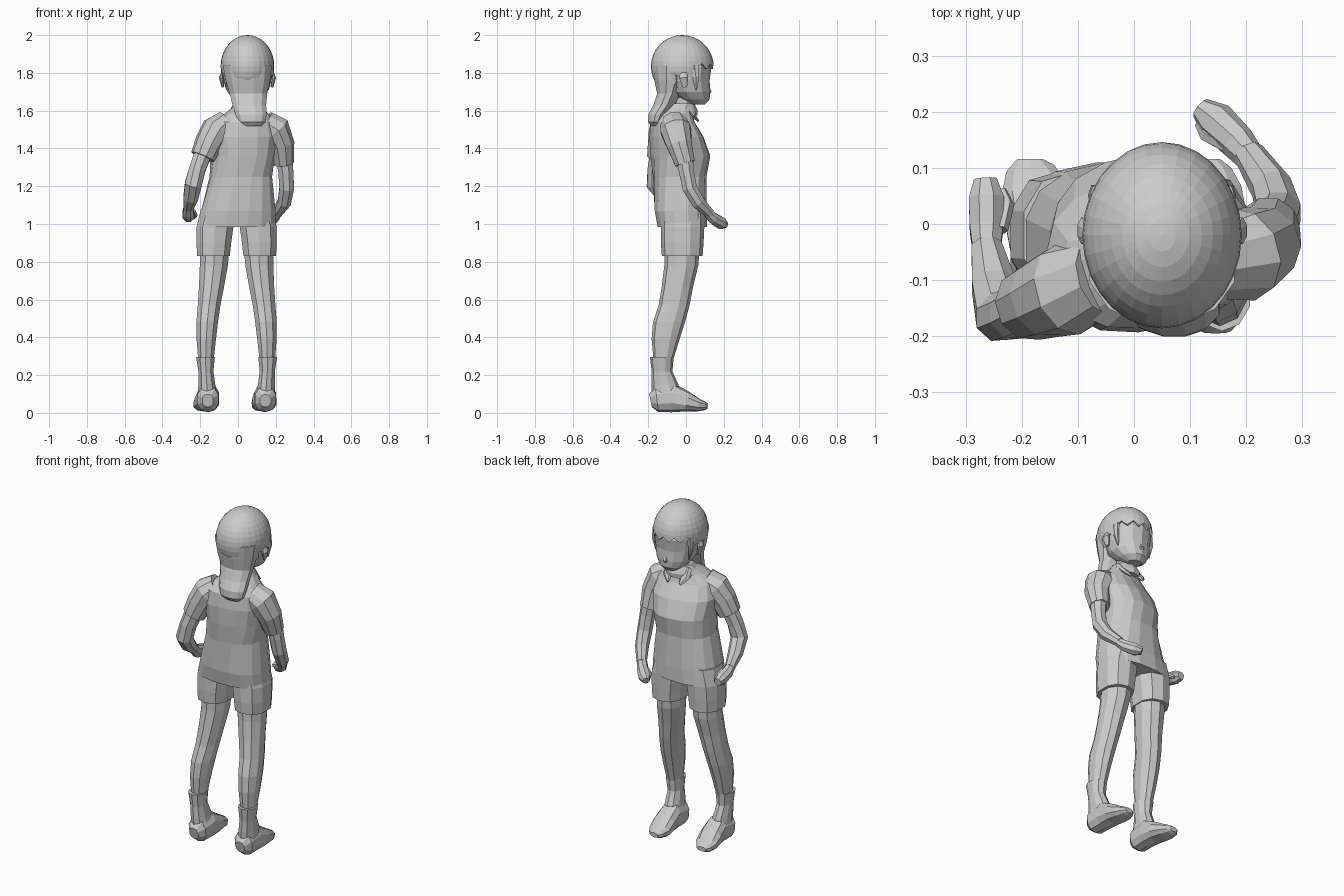
import bpy, bmesh
from math import sin, cos, pi, copysign
from mathutils import Vector, Matrix


def skin(name, rings):
    """Bridge closed rings of points, capping both ends."""
    bm = bmesh.new()
    vs = [[bm.verts.new(p) for p in r] for r in rings]
    n = len(vs[0])
    for a, b in zip(vs, vs[1:]):
        for i in range(n):
            j = (i + 1) % n
            bm.faces.new((a[i], a[j], b[j], b[i]))
    bm.faces.new(vs[0])
    bm.faces.new(vs[-1])
    bmesh.ops.recalc_face_normals(bm, faces=bm.faces)
    return finish(name, bm)


def finish(name, bm):
    me = bpy.data.meshes.new(name)
    bm.to_mesh(me)
    bm.free()
    ob = bpy.data.objects.new(name, me)
    bpy.context.collection.objects.link(ob)
    return ob


def section(n, e):
    """Unit superellipse; e = 1 is round, smaller is boxier."""
    out = []
    for i in range(n):
        c, s = cos(2 * pi * (i + .5) / n), sin(2 * pi * (i + .5) / n)
        out.append((copysign(abs(c) ** e, c), copysign(abs(s) ** e, s)))
    return out


def loft(name, rings, n=10, e=1.0):
    """Stack of level sections: z, x, y, rx, ry, optional yaw."""
    out = []
    for z, x, y, rx, ry, *yaw in rings:
        rot = Matrix.Rotation(yaw[0] if yaw else 0, 3, 'Z')
        out.append([Vector((x, y, z)) + rot @ Vector((rx * a, ry * b, 0))
                    for a, b in section(n, e)])
    return skin(name, out)


def tube(name, pts, n=8, ref='X', e=1.0):
    """Sections square to a path: x, y, z, ru, optional rv."""
    ref = {'X': Vector((1, 0, 0)), 'Z': Vector((0, 0, 1))}[ref]
    P = [Vector(p[:3]) for p in pts]
    out = []
    for i, p in enumerate(pts):
        t = (P[min(i + 1, len(P) - 1)] - P[max(i - 1, 0)]).normalized()
        u = t.cross(ref).normalized()
        v = t.cross(u)
        out.append([P[i] + u * p[3] * a + v * p[-1] * b for a, b in section(n, e)])
    return skin(name, out)


HX, HY, HZ = .05, -.02, 1.835   # head centre

# Head and neck
loft("head", [(1.632, HX, .065, .04, .035), (1.66, HX, .045, .078, .08),
              (1.70, HX, .02, .108, .108), (1.76, HX, -.005, .124, .13),
              (1.83, HX, -.01, .13, .145), (1.92, HX, -.02, .10, .12)], 14)
loft("neck", [(1.54, .045, -.04, .065, .065), (1.61, HX, -.02, .052, .055),
              (1.70, HX, 0, .055, .06)])
tube("nose", [(HX, .105, 1.75, .008), (HX, .12, 1.70, .018), (HX, .115, 1.68, .008)], 6)

# Hair cap with a jagged fringe
bm = bmesh.new()
bmesh.ops.create_uvsphere(bm, u_segments=28, v_segments=18, radius=1)
for v in bm.verts:
    v.co = Vector((HX + .142 * v.co.x, HY + .166 * v.co.y, HZ + .165 * v.co.z))
cut = []
for f in bm.faces:
    c = f.calc_center_median()
    if (c.y > .035 and c.z < 1.825) or (c.y > -.05 and c.z < 1.785):
        cut.append(f)
bmesh.ops.delete(bm, geom=cut, context='FACES')
for k, v in enumerate([v for v in bm.verts if v.is_boundary]):
    v.co.z += .014 if k % 2 else -.014
m = finish("hair_cap", bm).modifiers.new("thickness", 'SOLIDIFY')
m.thickness, m.offset = .012, -1

# Gathered hair falling to the shoulders
loft("hair_tail", [(1.84, HX, -.075, .134, .108), (1.76, .052, -.08, .122, .09),
                   (1.69, .055, -.09, .103, .065), (1.63, .06, -.115, .092, .06),
                   (1.58, .07, -.148, .085, .052), (1.54, .072, -.16, .075, .042),
                   (1.52, .075, -.165, .05, .022)], 12)
for s, side in ((-1, "left"), (1, "right")):
    x = HX + s * .117
    tube(side + "_hair_lock", [(x, .045, 1.84, .026, .014), (x + s * .003, .052, 1.78, .02, .012),
                               (x - s * .008, .055, 1.71, .004)], 6)
    tube(side + "_ear", [(HX + s * .132, -.015, 1.80, .018, .008),
                         (HX + s * .139, -.012, 1.775, .026, .013),
                         (HX + s * .13, -.005, 1.725, .012, .008)], 8)

# Shirt, turned slightly at the chest
loft("shirt", [(.985, -.008, -.02, .212, .132), (1.07, .002, -.028, .20, .14),
               (1.25, .015, -.033, .165, .14, .1), (1.36, .025, -.03, .168, .155, .2),
               (1.46, .03, -.05, .185, .138, .2), (1.54, .035, -.07, .165, .11, .2),
               (1.585, .045, -.06, .115, .09, .2), (1.62, HX, -.035, .075, .075, .2)], 16, .8)

# Collar with two front points
loft("collar", [(1.575, .047, -.04, .096, .10, .2), (1.60, .048, -.035, .092, .098, .2),
                (1.638, HX, -.03, .068, .075, .2)], 12)
for s, side in ((-1, "left"), (1, "right")):
    tube(side + "_collar_point", [(.045 + s * .06, -.005, 1.62, .02, .02),
                                  (.04 + s * .055, .035, 1.58, .014, .03),
                                  (.035 + s * .04, .065, 1.545, .006)], 6)

# Sleeves
tube("left_sleeve", [(-.06, -.095, 1.535, .07), (-.115, -.115, 1.495, .084),
                     (-.155, -.13, 1.43, .074), (-.187, -.143, 1.355, .066)], 10)
tube("right_sleeve", [(.14, -.065, 1.535, .07), (.195, -.055, 1.50, .084),
                      (.23, -.035, 1.42, .07), (.24, -.005, 1.32, .056)], 10)

# Bare arms and closed hands
tube("left_arm", [(-.175, -.14, 1.40, .05), (-.215, -.16, 1.29, .047),
                  (-.237, -.165, 1.21, .048), (-.25, -.11, 1.14, .042),
                  (-.263, -.04, 1.085, .029)])
tube("left_hand", [(-.263, -.05, 1.09, .026), (-.263, -.01, 1.06, .037, .032),
                   (-.263, .045, 1.045, .037, .034), (-.265, .08, 1.04, .022, .022)])
tube("left_thumb", [(-.238, -.01, 1.07, .014), (-.228, .035, 1.045, .015),
                    (-.235, .06, 1.03, .008)], 6)
tube("right_arm", [(.24, -.01, 1.38, .048), (.253, .002, 1.28, .043),
                   (.258, .02, 1.19, .042), (.245, .065, 1.115, .038),
                   (.205, .125, 1.055, .028)])
tube("right_hand", [(.21, .115, 1.06, .026), (.185, .145, 1.03, .032),
                    (.145, .185, 1.005, .035), (.118, .207, .995, .02)])
tube("right_thumb", [(.165, .14, 1.03, .014), (.13, .16, 1.015, .015),
                     (.115, .18, 1.005, .008)], 6)

# Shorts, legs, socks and feet
for s, side, d in ((-1, "left", .015), (1, "right", 0)):
    def at(x):
        return s * (x + d)
    loft(side + "_shorts_leg", [(1.08, at(.085), -.02, .10, .115), (.985, at(.107), -.018, .102, .115),
                                (.90, at(.113), -.02, .096, .113),
                                (.83, at(.115), -.02, .09, .108)], 10, .85)
    loft(side + "_leg", [(.88, at(.108), -.02, .082, .093), (.78, at(.113), -.025, .078, .09),
                         (.67, at(.125), -.045, .07, .083), (.57, at(.138), -.063, .063, .082),
                         (.48, at(.148), -.09, .06, .085), (.39, at(.153), -.108, .054, .074),
                         (.28, at(.155), -.12, .043, .052)])
    loft(side + "_sock", [(.295, at(.157), -.128, .052, .063), (.22, at(.155), -.127, .042, .055),
                          (.15, at(.15), -.112, .047, .072), (.07, at(.145), -.10, .058, .08)])
    # toes of both feet lean the same way as the body faces
    tube(side + "_foot", [(at(.145), -.188, .065, .03, .035), (at(.145), -.155, .072, .058, .068),
                          (at(.143), -.07, .08, .06, .077), (at(.145) - .005, .0, .06, .066, .055),
                          (at(.147) - .015, .06, .042, .062, .036),
                          (at(.15) - .02, .098, .037, .045, .024),
                          (at(.15) - .02, .115, .036, .025, .014)], 10, 'Z', .85)
